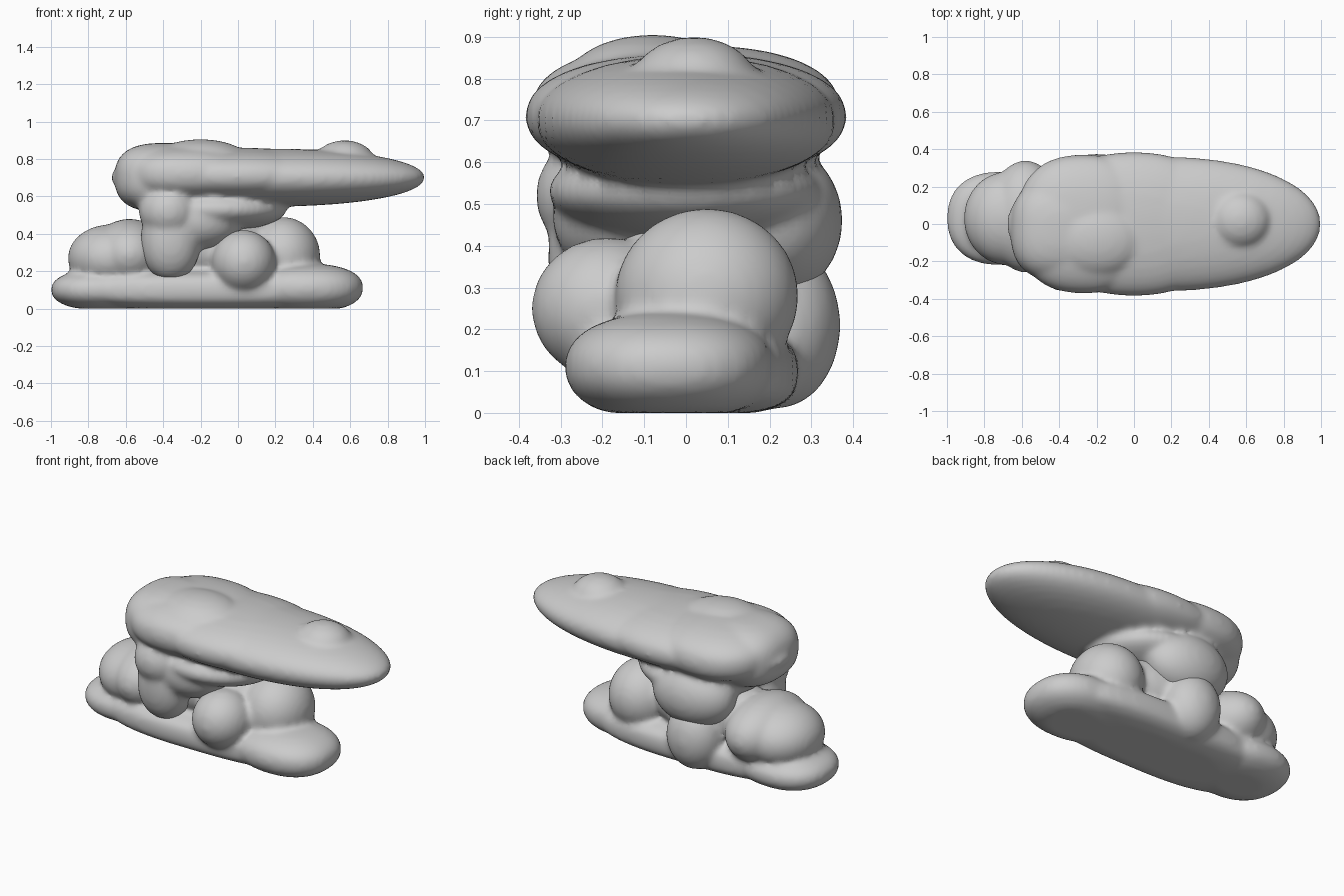
import bpy, bmesh
from mathutils import Vector

cube = bpy.data.objects.get("Cube")
if cube:
    bpy.data.objects.remove(cube, do_unlink=True)

grey = bpy.data.materials.new("soft grey")
grey.use_nodes = True
colour = (0.6, 0.6, 0.6, 1)
grey.diffuse_color = colour
grey.node_tree.nodes["Principled BSDF"].inputs["Base Color"].default_value = colour


def add_blob(bm, centre, radii, power=2):
    """Rounded lump; a higher power makes it boxier."""
    verts = bmesh.ops.create_icosphere(bm, subdivisions=4, radius=1)["verts"]
    for v in verts:
        norm = sum(abs(c) ** power for c in v.co) ** (1 / power)
        v.co = Vector(c + r * k / norm for c, r, k in zip(centre, radii, v.co))
        v.co.z = max(v.co.z, 0)


def make_cloud(name, blobs):
    """Fuse overlapping lumps into one soft skin."""
    bm = bmesh.new()
    for blob in blobs:
        add_blob(bm, *blob)
    mesh = bpy.data.meshes.new(name)
    bm.to_mesh(mesh)
    bm.free()
    mesh.materials.append(grey)
    obj = bpy.data.objects.new(name, mesh)
    bpy.context.collection.objects.link(obj)
    remesh = obj.modifiers.new("fuse", "REMESH")
    remesh.mode = "VOXEL"
    remesh.voxel_size = 0.016
    remesh.use_smooth_shade = True
    soften = obj.modifiers.new("soften", "SMOOTH")
    soften.factor = 0.5
    soften.iterations = 10
    for p in mesh.polygons:
        p.use_smooth = True
    return obj


make_cloud("lower_cloud", [
    # flat-bottomed slab and its two ends
    ((-0.15, 0, 0.1), (0.7, 0.27, 0.11), 3),
    ((-0.72, 0.03, 0.1), (0.28, 0.25, 0.11), 2.3),
    ((0.37, -0.04, 0.11), (0.3, 0.25, 0.13), 2.3),
    # hidden core
    ((-0.2, 0.03, 0.33), (0.4, 0.22, 0.2)),
    # right end lumps
    ((-0.68, 0.03, 0.27), (0.23, 0.25, 0.18)),
    ((-0.58, 0.04, 0.29), (0.2, 0.3, 0.19)),
    # left end, front and back lumps
    ((0.24, 0.05, 0.28), (0.2, 0.22, 0.21)),
    ((0.03, -0.19, 0.25), (0.17, 0.18, 0.17)),
    ((-0.22, 0.22, 0.21), (0.17, 0.15, 0.2)),
])

make_cloud("upper_cloud", [
    # broad canopy with a boxy right half
    ((0.16, 0, 0.7), (0.84, 0.36, 0.155), 2.1),
    ((0.0, 0, 0.71), (0.5, 0.385, 0.15), 2.2),
    ((-0.27, 0, 0.72), (0.36, 0.37, 0.16), 2.4),
    ((-0.4, -0.03, 0.7), (0.26, 0.27, 0.185), 2.6),
    # top swellings
    ((-0.2, -0.08, 0.8), (0.25, 0.2, 0.105)),
    ((0.57, 0.02, 0.79), (0.16, 0.15, 0.11)),
    # neck and rear swelling
    ((-0.12, 0, 0.53), (0.38, 0.33, 0.12)),
    ((-0.2, 0.2, 0.46), (0.26, 0.175, 0.19)),
    ((-0.22, -0.14, 0.47), (0.24, 0.18, 0.16)),
    # drooping front lobe
    ((-0.36, -0.18, 0.37), (0.16, 0.15, 0.22), 2.2),
    ((-0.37, -0.2, 0.52), (0.16, 0.16, 0.15)),
])
